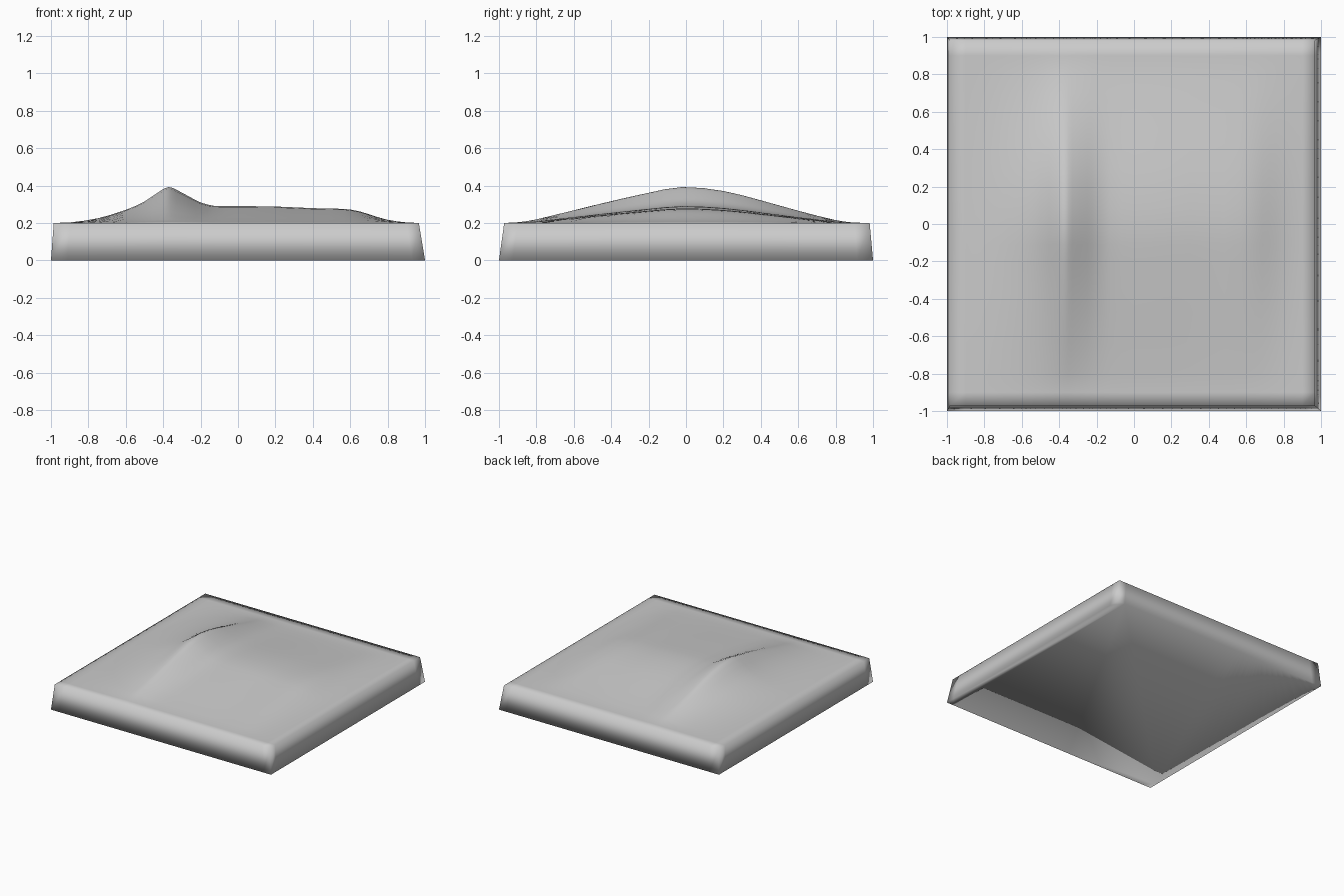
import bpy
import bmesh

cube = bpy.data.objects.get("Cube")
if cube:
    bpy.data.objects.remove(cube, do_unlink=True)

# One plain grey for the whole tile
GREY = (0.6, 0.6, 0.6, 1)
grey = bpy.data.materials.new("stone grey")
grey.use_nodes = True
grey.diffuse_color = GREY
grey.node_tree.nodes["Principled BSDF"].inputs["Base Color"].default_value = GREY

# Ridge section across x (height above the slab) and its fade along y
RIDGE = [(-1, 0), (-.9, .003), (-.75, .025), (-.6, .07), (-.5, .115), (-.41, .175),
         (-.37, .192), (-.33, .178), (-.25, .135), (-.2, .11), (-.13, .092),
         (0, .09), (.2, .088), (.4, .079), (.57, .075), (.65, .062), (.72, .04),
         (.8, .017), (.9, .003), (1, 0)]
FADE = [(-1, 0), (-.9, .02), (-.8, .1), (-.47, .52), (-.2, .84), (-.02, 1),
        (.2, .89), (.4, .63), (.6, .34), (.8, .08), (.9, .01), (1, 0)]
SLAB_HEIGHT = 0.2


def curve(points, t):
    """Smooth curve through the profile points."""
    def slope(i):
        a, b = points[max(i - 1, 0)], points[min(i + 1, len(points) - 1)]
        return (b[1] - a[1]) / (b[0] - a[0])
    i = max(k for k in range(len(points) - 1) if points[k][0] <= t or k == 0)
    (x0, y0), (x1, y1) = points[i], points[i + 1]
    w = x1 - x0
    s = (t - x0) / w
    bend = s * (1 - s) * w
    return (y0 + (y1 - y0) * s * s * (3 - 2 * s)
            + bend * ((1 - s) * slope(i) - s * slope(i + 1)))


def steps(low, high, points):
    """Grid lines: the profile stations and the midpoints between them."""
    inner = [p[0] for p in points[1:-1]]
    mids = [(a + b) / 2 for a, b in zip(inner, inner[1:])]
    return [low] + sorted(inner + mids) + [high]


xs = steps(-.985, .967, RIDGE)
ys = steps(-.972, .982, FADE)
bm = bmesh.new()

# Sculpted top surface
top = [[bm.verts.new((x, y, SLAB_HEIGHT + max(0, curve(RIDGE, x) * curve(FADE, y))))
        for x in xs] for y in ys]
for v in top[0] + top[-1] + [row[k] for row in top for k in (0, -1)]:
    v.co.z = SLAB_HEIGHT
for lower, upper in zip(top, top[1:]):
    for i in range(len(xs) - 1):
        bm.faces.new((lower[i], lower[i + 1], upper[i + 1], upper[i]))

# Sloping sides down to the square base
rim = (top[0] + [row[-1] for row in top[1:]] + top[-1][-2::-1]
       + [row[0] for row in top[-2:0:-1]])


def spread(value, grid):
    return 2 * (value - grid[0]) / (grid[-1] - grid[0]) - 1


base = [bm.verts.new((spread(v.co.x, xs), spread(v.co.y, ys), 0)) for v in rim]
for i in range(len(rim)):
    j = (i + 1) % len(rim)
    bm.faces.new((base[i], base[j], rim[j], rim[i]))
bm.faces.new(base[::-1])

for face in bm.faces:
    face.smooth = True
bmesh.ops.recalc_face_normals(bm, faces=bm.faces)
mesh = bpy.data.meshes.new("terrain_tile")
bm.to_mesh(mesh)
bm.free()
mesh.materials.append(grey)
tile = bpy.data.objects.new("terrain_tile", mesh)
bpy.context.collection.objects.link(tile)
